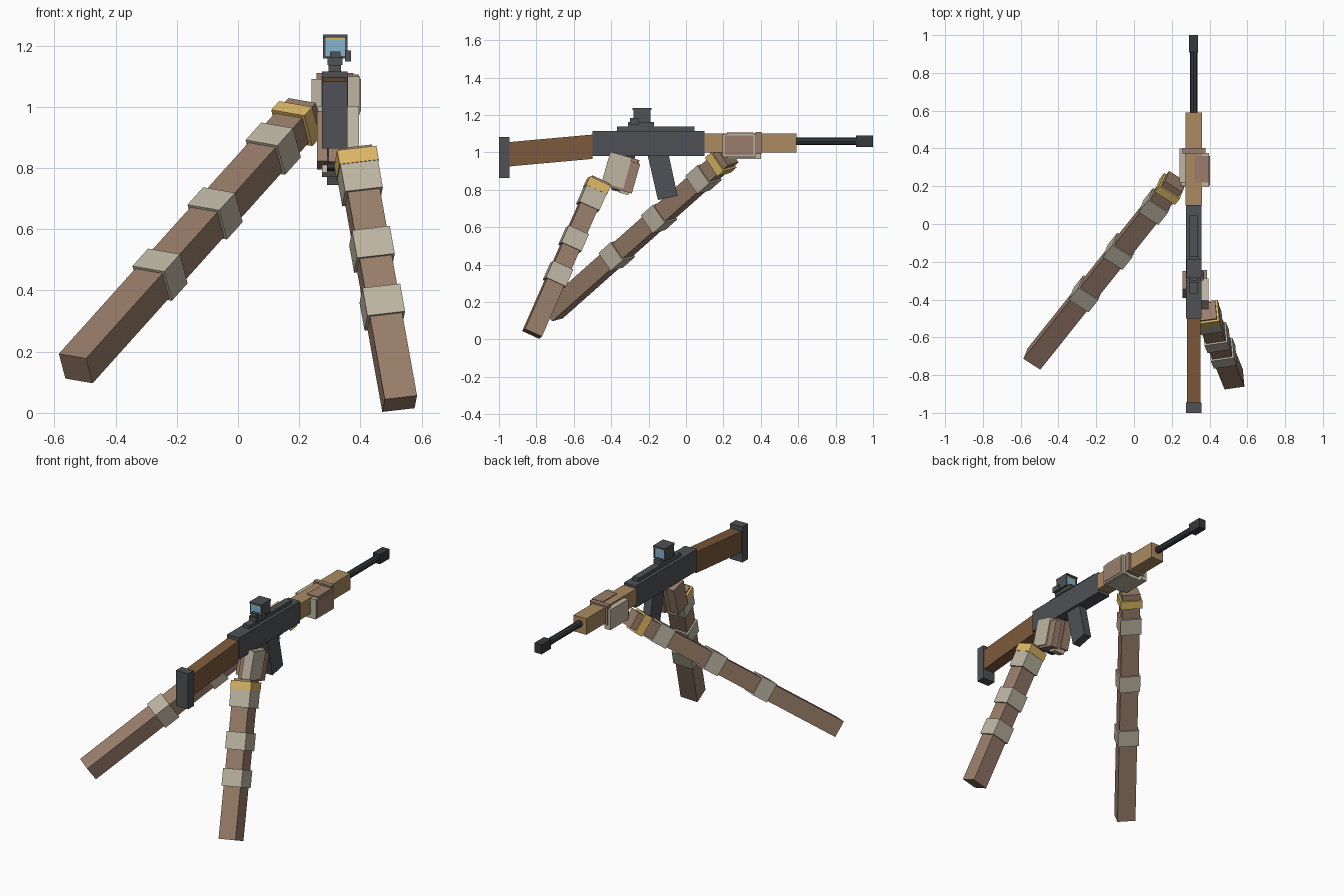
import bpy, math
from mathutils import Matrix, Vector

if "Cube" in bpy.data.objects:
    bpy.data.objects.remove(bpy.data.objects["Cube"])


def mat(name, hexcol):
    m = bpy.data.materials.new(name)
    lin = [(int(hexcol[i:i + 2], 16) / 255) ** 2.2 for i in (0, 2, 4)]
    m.diffuse_color = (*lin, 1)
    m.use_nodes = True
    m.node_tree.nodes["Principled BSDF"].inputs["Base Color"].default_value = m.diffuse_color
    return m


STEEL = mat("steel", "505255")
DARK = mat("dark_steel", "3a3b3e")
WOOD = mat("stock_wood", "7c5a3e")
TAN = mat("handguard_tan", "a88960")
SLEEVE = mat("sleeve_brown", "987d6a")
WRAP = mat("wrap_beige", "bdb5a2")
GOLD = mat("cuff_gold", "dcb766")
GLASS = mat("sight_glass", "82b4cd")


def prism(name, profile, x0, x1, m):
    """Extrude a (y, z) profile between two x positions."""
    n = len(profile)
    verts = [(x, y, z) for x in (x0, x1) for y, z in profile]
    faces = [tuple(range(n))[::-1], tuple(range(n, 2 * n))]
    faces += [(i, (i + 1) % n, (i + 1) % n + n, i + n) for i in range(n)]
    me = bpy.data.meshes.new(name)
    me.from_pydata(verts, [], faces)
    me.materials.append(m)
    ob = bpy.data.objects.new(name, me)
    bpy.context.collection.objects.link(ob)
    return ob


def box(name, x, y, z, m):
    """Axis aligned box from three (min, max) ranges."""
    return prism(name, [(y[0], z[0]), (y[1], z[0]), (y[1], z[1]), (y[0], z[1])], *x, m)


def obox(name, centre, size, m, rot):
    """Box of a given size, oriented by a 3x3 matrix."""
    ob = box(name, *[(-s / 2, s / 2) for s in size], m)
    ob.matrix_world = Matrix.Translation(centre) @ rot.to_4x4()
    return ob


def rod(name, r, y0, y1, sides, m):
    bpy.ops.mesh.primitive_cylinder_add(vertices=sides, radius=r, depth=y1 - y0,
        location=(CX, (y0 + y1) / 2, 1.06), rotation=(math.pi / 2, 0, 0))
    ob = bpy.context.object
    ob.name = name
    ob.data.materials.append(m)


CX = 0.316

# Rifle body
box("butt_plate", (0.274, 0.358), (-1.0, -0.945), (0.863, 1.083), STEEL)
prism("stock", [(-0.945, 0.925), (-0.5, 0.965), (-0.5, 1.095), (-0.945, 1.055)], 0.28, 0.352, WOOD)
box("receiver", (0.275, 0.357), (-0.5, 0.1), (0.98, 1.115), STEEL)
box("top_rail", (0.295, 0.337), (-0.37, 0.045), (1.115, 1.137), STEEL)
box("handguard", (0.272, 0.36), (0.1, 0.59), (1.0, 1.1), TAN)
rod("barrel", 0.02, 0.58, 0.92, 8, DARK)
box("muzzle", (0.292, 0.34), (0.908, 1.0), (1.03, 1.09), DARK)
prism("magazine", [(-0.15, 0.745), (-0.045, 0.768), (-0.092, 0.985), (-0.205, 0.985)], 0.29, 0.342, STEEL)
prism("pistol_grip", [(-0.40, 0.80), (-0.32, 0.78), (-0.27, 0.985), (-0.36, 0.985)], 0.29, 0.342, DARK)

# Sight
box("sight_base", (0.292, 0.342), (-0.31, -0.17), (1.137, 1.162), STEEL)
box("sight_foot", (0.3, 0.335), (-0.3, -0.2), (1.155, 1.18), STEEL)
box("sight_floor", (0.277, 0.357), (-0.28, -0.19), (1.158, 1.166), STEEL)
box("sight_roof", (0.277, 0.357), (-0.285, -0.185), (1.226, 1.236), STEEL)
for i, x in enumerate((0.277, 0.349)):
    box(f"sight_wall_{i}", (x, x + 0.008), (-0.28, -0.19), (1.158, 1.23), STEEL)
box("sight_glass", (0.285, 0.349), (-0.277, -0.193), (1.166, 1.22), GLASS)
box("sight_trim", (0.285, 0.349), (-0.279, -0.191), (1.22, 1.227), GOLD)
box("sight_knob", (0.35, 0.369), (-0.3, -0.25), (1.148, 1.183), STEEL)


def arm(side, start, end, across, bands, cuff):
    """Square sleeve with wraps at fractions of its length and a gold cuff."""
    a, b = Vector(start), Vector(end)
    d = (b - a).normalized()
    u = Vector(across)
    u = (u - d * u.dot(d)).normalized()
    rot = Matrix((u, d, u.cross(d))).transposed()
    obox(f"{side}_sleeve", (a + b) / 2, (0.107, (b - a).length, 0.1), SLEEVE, rot)
    for i, t in enumerate(bands):
        obox(f"{side}_wrap_{i}", a.lerp(b, t), (0.125, 0.1, 0.118), WRAP, rot)
    obox(f"{side}_cuff", a.lerp(b, cuff), (0.13, 0.05, 0.123), GOLD, rot)


# Arms
arm("left", (-0.53, -0.715, 0.145), (0.22, 0.225, 0.98), (0.09, -0.057, -0.015),
    (0.367, 0.607, 0.86), 0.958)
arm("right", (0.528, -0.823, 0.03), (0.381, -0.462, 0.85), (0.105, 0.015, 0.012),
    (0.385, 0.615, 0.88), 0.96)

# Right hand around the grip
tilt = Matrix.Rotation(math.radians(-16), 3, 'X')
obox("right_palm", (0.333, -0.34, 0.89), (0.075, 0.125, 0.18), SLEEVE, tilt)
obox("right_hand_plate", (0.365, -0.37, 0.905), (0.06, 0.12, 0.17), WRAP, tilt)
obox("right_hand_side", (0.365, -0.325, 0.875), (0.044, 0.12, 0.165), SLEEVE, tilt)
obox("right_fingers", (0.285, -0.32, 0.89), (0.055, 0.1, 0.17), SLEEVE, tilt)
obox("right_hand_trim", (0.31, -0.33, 0.79), (0.07, 0.05, 0.025), WRAP, tilt)

# Left hand around the handguard
box("left_palm", (0.25, 0.38), (0.2, 0.37), (0.972, 1.003), WRAP)
box("left_thumb_plate", (0.24, 0.28), (0.22, 0.4), (0.965, 1.09), WRAP)
box("left_fingers", (0.352, 0.402), (0.205, 0.36), (0.985, 1.09), SLEEVE)
box("left_fingers_top", (0.32, 0.395), (0.22, 0.36), (1.085, 1.105), SLEEVE)
box("left_finger_plate", (0.355, 0.398), (0.195, 0.375), (0.975, 1.098), WRAP)
box("left_index_finger", (0.257, 0.378), (0.372, 0.403), (0.99, 1.11), SLEEVE)
